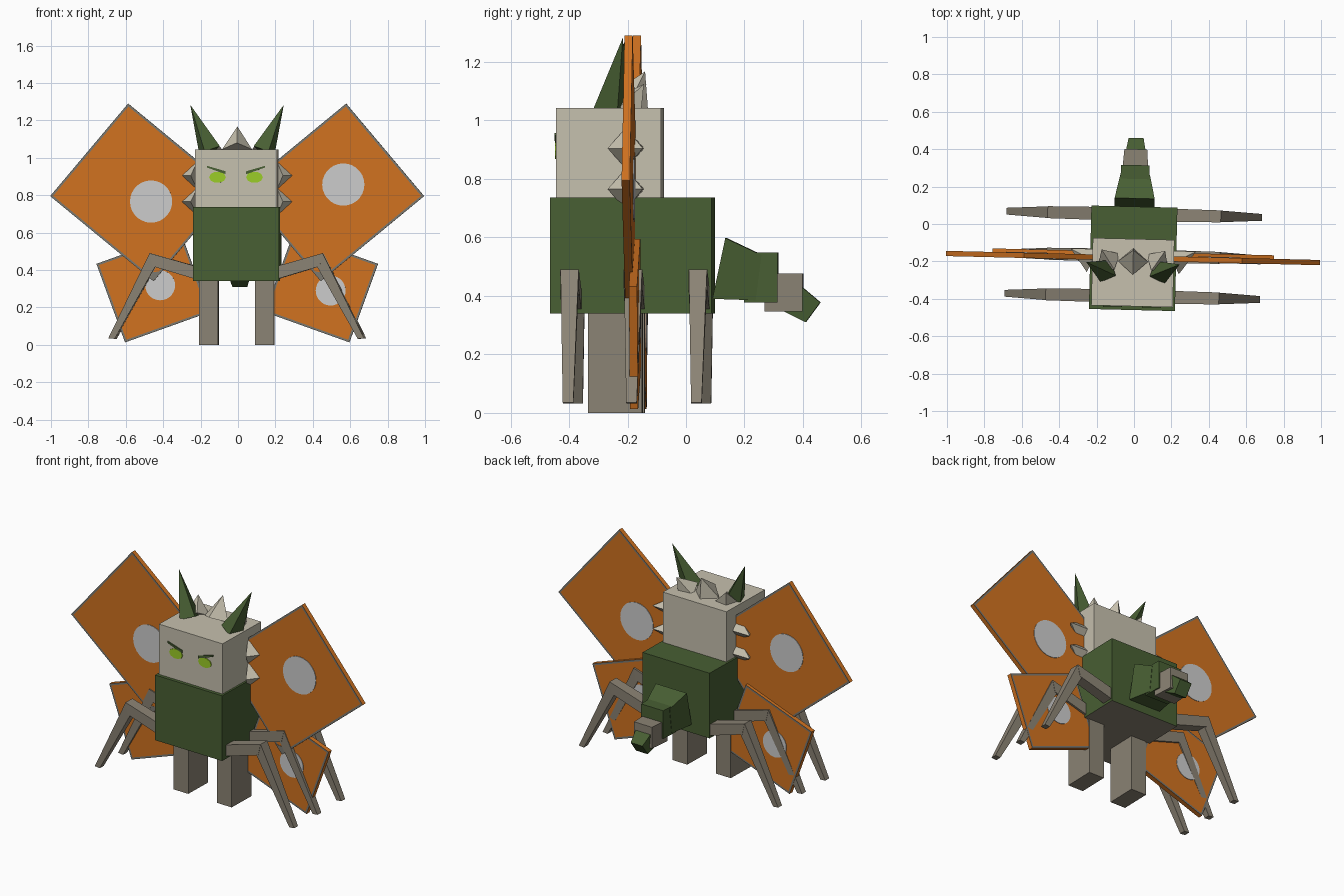
import bpy, bmesh, math
from mathutils import Matrix, Vector

if "Cube" in bpy.data.objects:
    bpy.data.objects.remove(bpy.data.objects["Cube"])


def material(name, r, g, b):
    m = bpy.data.materials.new(name)
    lin = [((c / 255 + 0.055) / 1.055) ** 2.4 for c in (r, g, b)]
    m.diffuse_color = (*lin, 1)
    m.use_nodes = True
    m.node_tree.nodes["Principled BSDF"].inputs["Base Color"].default_value = m.diffuse_color
    return m


GREEN = material("moss green", 72, 95, 51)
BONE = material("bone", 198, 192, 174)
BROWN = material("taupe", 139, 131, 116)
ORANGE = material("orange", 208, 114, 32)
GREY = material("border grey", 122, 120, 112)
SILVER = material("silver", 204, 204, 204)
LIME = material("lime", 155, 205, 40)

TURN = Matrix.Rotation(math.radians(-1.4), 4, 'Z')  # whole figure is slightly turned


def finish(bm, name, *mats):
    bmesh.ops.recalc_face_normals(bm, faces=bm.faces)
    bm.transform(TURN)
    me = bpy.data.meshes.new(name)
    bm.to_mesh(me)
    bm.free()
    for m in mats:
        me.materials.append(m)
    ob = bpy.data.objects.new(name, me)
    bpy.context.collection.objects.link(ob)
    return ob


def box_mesh(lo, hi):
    bm = bmesh.new()
    bmesh.ops.create_cube(bm, size=1)
    lo, hi = Vector(lo), Vector(hi)
    bm.transform(Matrix.Translation((lo + hi) / 2) @ Matrix.Diagonal((*(hi - lo), 1)))
    return bm


def prism(pts, y, t):
    """Polygon in the xz plane, thickened along y."""
    bm = bmesh.new()
    rings = [[bm.verts.new((x, y + d, z)) for x, z in pts] for d in (-t / 2, t / 2)]
    for r in rings:
        bm.faces.new(r)
    n = len(pts)
    for i in range(n):
        j = (i + 1) % n
        bm.faces.new((rings[0][i], rings[0][j], rings[1][j], rings[1][i]))
    bmesh.ops.recalc_face_normals(bm, faces=bm.faces)
    return bm


def ellipse(cx, cz, rx, rz, n):
    return [(cx + rx * math.cos(2 * math.pi * i / n), cz + rz * math.sin(2 * math.pi * i / n))
            for i in range(n)]


def wedge(name, mat, a, b, wa, wb, place):
    """Tapered block between edge a and edge b; place maps (u, z, width) to 3D."""
    bm = bmesh.new()
    rings = []
    for (p, q), w in ((a, wa), (b, wb)):
        rings.append([bm.verts.new(place(*c, s)) for c, s in ((p, -w), (p, w), (q, w), (q, -w))])
    for r in rings:
        bm.faces.new(r)
    for i in range(4):
        j = (i + 1) % 4
        bm.faces.new((rings[0][i], rings[0][j], rings[1][j], rings[1][i]))
    return finish(bm, name, mat)


def spike(name, mat, base, tip, r):
    bm = bmesh.new()
    axis = Vector(tip) - Vector(base)
    bmesh.ops.create_cone(bm, cap_ends=True, segments=4, radius1=r, radius2=0, depth=axis.length)
    bm.transform(Matrix.Translation(Vector(base) + axis / 2)
                 @ axis.to_track_quat('Z', 'Y').to_matrix().to_4x4())
    return finish(bm, name, mat)


# Body with a taupe underside, and head
bm = box_mesh((-0.23, -0.46, 0.34), (0.23, 0.093, 0.737))
bm.normal_update()
for f in bm.faces:
    f.material_index = int(f.normal.z < -0.5)
finish(bm, "body", GREEN, BROWN)
finish(box_mesh((-0.218, -0.44, 0.73), (0.218, -0.08, 1.043)), "head", BONE)

# Crest on the top of the head
spike("crest_middle", BONE, (0, -0.2, 1.045), (0, -0.14, 1.168), 0.08)

for s, side in ((1, "right"), (-1, "left")):
    # Standing leg
    x0, x1 = sorted((s * 0.098, s * 0.2))
    finish(box_mesh((x0, -0.33, 0), (x1, -0.145, 0.345)), f"standing_leg_{side}", BROWN)

    # Eye and slanted brow
    finish(prism(ellipse(s * 0.099, 0.896, 0.045, 0.03, 10), -0.441, 0.008), f"eye_{side}", LIME)
    finish(prism([(s * 0.055, 0.912), (s * 0.155, 0.948), (s * 0.155, 0.957), (s * 0.055, 0.928)],
                 -0.442, 0.009), f"brow_{side}", GREEN)

    # Horn, crest and cheek spikes
    spike(f"horn_{side}", GREEN, (s * 0.145, -0.255, 1.035), (s * 0.25, -0.21, 1.283), 0.065)
    spike(f"crest_{side}", BONE, (s * 0.13, -0.2, 1.03), (s * 0.17, -0.14, 1.125), 0.07)
    for label, z in (("upper", 0.905), ("lower", 0.765)):
        spike(f"cheek_spike_{label}_{side}", BONE, (s * 0.215, -0.2, z), (s * 0.335, -0.14, z), 0.07)

    # Three jointed legs per side
    for row, y in (("front", -0.387), ("middle", -0.17), ("back", 0.052)):
        def place(u, z, w, y=y):
            return (s * u, y + w, z)
        wedge(f"{row}_thigh_{side}", BROWN, ((0.18, 0.34), (0.18, 0.41)),
              ((0.447, 0.42), (0.463, 0.49)), 0.035, 0.032, place)
        wedge(f"{row}_shin_{side}", BROWN, ((0.412, 0.455), (0.463, 0.49)),
              ((0.65, 0.032), (0.684, 0.035)), 0.031, 0.018, place)

    # Wings: orange slab, grey border on both faces, one spot on each face
    # The left wing is the right one turned half round, so spots swap faces.
    for label, y, pts, spot_a, spot_b, r in (
            ("upper", -0.182, [(1.0, 0.795), (0.583, 1.29), (0.03, 0.835), (0.447, 0.34)],
             (0.568, 0.857), (0.46, 0.766), 0.113),
            ("lower", -0.163, [(0.753, 0.433), (0.3, 0.595), (0.147, 0.175), (0.6, 0.013)],
             (0.5, 0.29), (0.412, 0.318), 0.08)):
        bm = prism([(s * x, z) for x, z in pts], y, 0.028)
        faces = [f for f in bm.faces if abs(f.normal.y) > 0.9]
        for f in bmesh.ops.inset_individual(bm, faces=faces, thickness=0.016)["faces"]:
            f.material_index = 1
        finish(bm, f"{label}_wing_{side}", ORANGE, GREY)
        for (cx, cz), d, face in ((spot_a, -s, "a"), (spot_b, s, "b")):
            finish(prism(ellipse(s * cx, cz, r, r, 28), y + d * 0.0145, 0.005),
                   f"{label}_wing_spot_{face}_{side}", SILVER)
    # Grey tip at the lowest corner of the upper wing
    finish(prism([(s * 0.447, 0.341), (s * 0.5, 0.385), (s * 0.402, 0.393)], -0.182, 0.031),
           f"upper_wing_tip_{side}", GREY)


# Tail blocks, each profile in the yz plane
def tail_place(u, z, w):
    return (w, u, z)


for name, mat, a, b, wa, wb in (
        ("tail_root", GREEN, ((0.093, 0.39), (0.137, 0.598)), ((0.24, 0.385), (0.26, 0.54)), 0.107, 0.08),
        ("tail_middle", GREEN, ((0.2, 0.378), (0.2, 0.549)), ((0.315, 0.378), (0.315, 0.549)), 0.08, 0.076),
        ("tail_band", BROWN, ((0.27, 0.346), (0.27, 0.476)), ((0.4, 0.346), (0.4, 0.476)), 0.071, 0.061),
        ("tail_tip", GREEN, ((0.32, 0.355), (0.38, 0.445)), ((0.41, 0.31), (0.46, 0.378)), 0.055, 0.04)):
    wedge(name, mat, a, b, wa, wb, tail_place)
